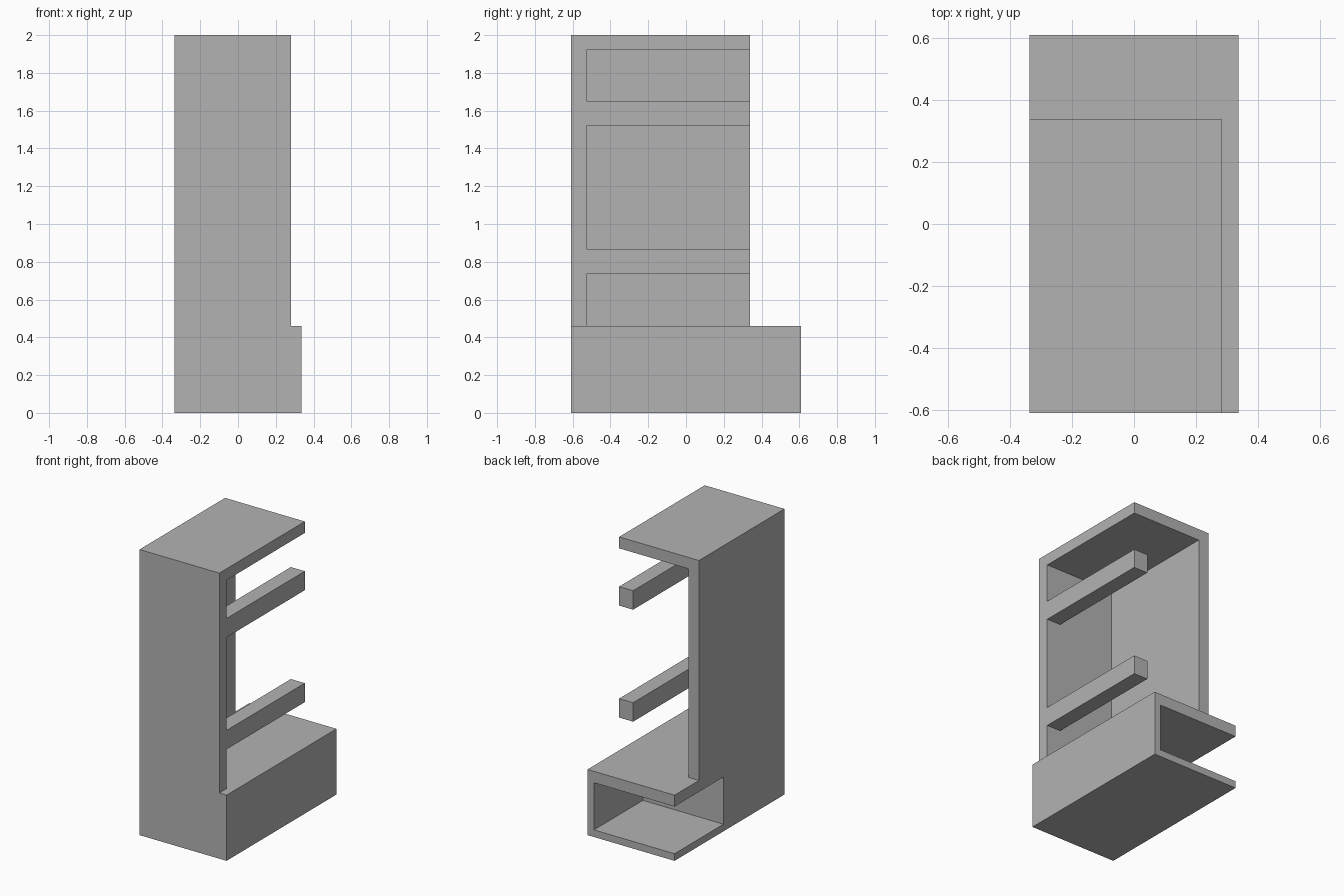
import bpy
import bmesh
from mathutils import Vector

cube = bpy.data.objects.get("Cube")
if cube:
    bpy.data.objects.remove(cube, do_unlink=True)

# Single flat grey
GREY = (0.45, 0.45, 0.45, 1.0)
grey = bpy.data.materials.new("plain grey")
grey.use_nodes = True
grey.diffuse_color = GREY
grey.node_tree.nodes["Principled BSDF"].inputs["Base Color"].default_value = GREY


def box(name, x, y, z):
    """Axis-aligned box from (min, max) ranges."""
    bm = bmesh.new()
    bmesh.ops.create_cube(bm, size=1)
    low, high = (Vector(c) for c in zip(x, y, z))
    for v in bm.verts:
        v.co = (low + high) / 2 + v.co * (high - low)
    mesh = bpy.data.meshes.new(name)
    bm.to_mesh(mesh)
    bm.free()
    mesh.materials.append(grey)
    obj = bpy.data.objects.new(name, mesh)
    bpy.context.collection.objects.link(obj)
    return obj


# Shared limits
RIGHT, LEFT, TOWER_LEFT = -0.337, 0.337, 0.281
FRONT, BACK, TOWER_BACK = -0.608, 0.608, 0.338
BASE_TOP, TOP, WALL = 0.46, 2.0, 0.08
CAVITY = 0.067

# Base: solid front, hollow rear open to the back and right
box("base_block", (RIGHT, LEFT), (FRONT, CAVITY), (0, BASE_TOP))
box("base_floor", (RIGHT, LEFT), (CAVITY, BACK), (0, 0.05))
box("base_ceiling", (RIGHT, LEFT), (CAVITY, BACK), (BASE_TOP - WALL, BASE_TOP))
box("base_side", (LEFT - 0.05, LEFT), (CAVITY, BACK), (0.05, BASE_TOP - WALL))

# Tower shell: front panel, side panel and roof
inner_front = FRONT + WALL
box("front_panel", (RIGHT, TOWER_LEFT), (FRONT, inner_front), (BASE_TOP, TOP))
box("side_panel", (RIGHT, RIGHT + WALL), (inner_front, TOWER_BACK), (BASE_TOP, TOP))
box("roof", (RIGHT + WALL, TOWER_LEFT), (inner_front, TOWER_BACK), (TOP - WALL, TOP))

# Rails along the open side
for name, z in (("lower_rail", 0.735), ("upper_rail", 1.652 - 0.133)):
    box(name, (TOWER_LEFT - 0.108, TOWER_LEFT), (inner_front, TOWER_BACK), (z, z + 0.133))
